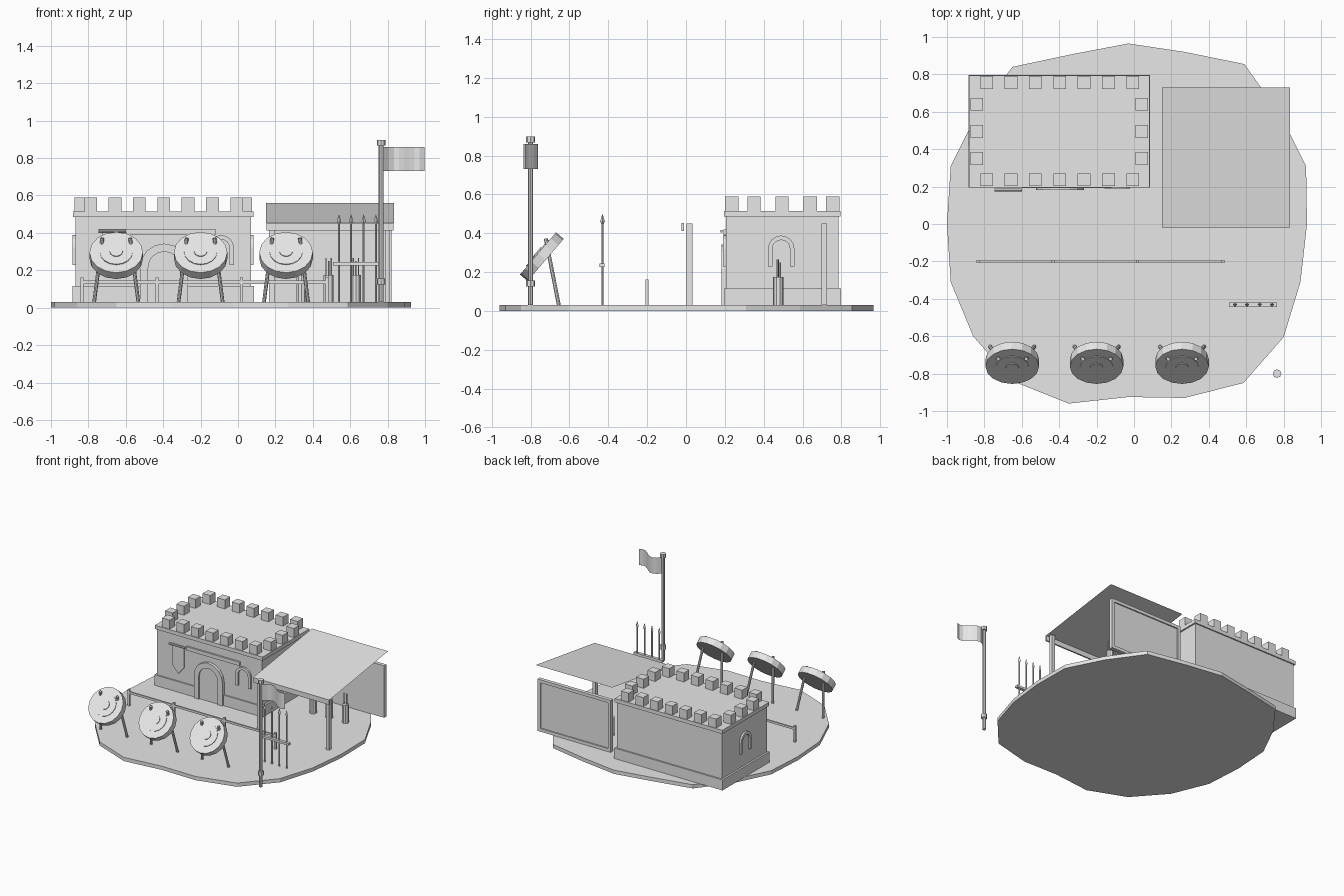
import bpy, bmesh, math
from mathutils import Vector, Matrix

if "Cube" in bpy.data.objects:
    bpy.data.objects.remove(bpy.data.objects["Cube"])

mat = bpy.data.materials.new("light grey")
mat.diffuse_color = (0.8, 0.8, 0.8, 1)
mat.use_nodes = True
mat.node_tree.nodes["Principled BSDF"].inputs["Base Color"].default_value = mat.diffuse_color


def finish(name, bm, fix=True):
    if fix:
        bmesh.ops.recalc_face_normals(bm, faces=bm.faces)
    me = bpy.data.meshes.new(name)
    bm.to_mesh(me)
    bm.free()
    me.materials.append(mat)
    ob = bpy.data.objects.new(name, me)
    bpy.context.collection.objects.link(ob)
    return ob


def box(name, x0, x1, y0, y1, z0, z1):
    bm = bmesh.new()
    m = Matrix.Translation(((x0 + x1) / 2, (y0 + y1) / 2, (z0 + z1) / 2)) @ \
        Matrix.Diagonal((x1 - x0, y1 - y0, z1 - z0, 1))
    bmesh.ops.create_cube(bm, size=1, matrix=m)
    return finish(name, bm)


def rod(name, a, b, r0, r1=None, n=8):
    a, b = Vector(a), Vector(b)
    d = b - a
    m = Matrix.Translation((a + b) / 2) @ d.to_track_quat('Z', 'Y').to_matrix().to_4x4()
    bm = bmesh.new()
    bmesh.ops.create_cone(bm, cap_ends=True, segments=n, radius1=r0,
                          radius2=r0 if r1 is None else r1, depth=d.length, matrix=m)
    return finish(name, bm)


def prism(name, pts, depth, m=Matrix()):
    # outline in the local xz plane, pushed along local +y, then placed by m
    bm = bmesh.new()
    f = bm.faces.new([bm.verts.new((x, 0, z)) for x, z in pts])
    ext = bmesh.ops.extrude_face_region(bm, geom=[f])
    vs = [v for v in ext['geom'] if isinstance(v, bmesh.types.BMVert)]
    bmesh.ops.translate(bm, vec=(0, depth, 0), verts=vs)
    bmesh.ops.transform(bm, matrix=m, verts=bm.verts)
    return finish(name, bm)


def arch_line(r, z0, zc, n=8):
    arc = [(r * math.cos(math.pi * i / n), zc + r * math.sin(math.pi * i / n)) for i in range(n + 1)]
    return [(r, z0)] + arc + [(-r, z0)]


def arch(name, ro, ri, z0, zc, depth, m):
    prism(name, arch_line(ro, z0, zc) + arch_line(ri, z0, zc)[::-1], depth, m)


# ground slab: uneven twenty-sided disc
edge = [(-.03, .965), (.27, .92), (.59, .855), (.78, .588), (.92, .31), (.925, 0), (.89, -.31),
        (.80, -.605), (.585, -.85), (.27, -.93), (-.03, -.925), (-.35, -.96), (-.65, -.84),
        (-.86, -.6), (-.98, -.31), (-1, 0), (-.98, .31), (-.84, .59), (-.65, .84), (-.32, .91)]
prism("ground", [(x, -y) for x, y in edge], .03, Matrix.Rotation(math.pi / 2, 4, 'X'))

# fort: plinth, body, top slab
box("fort_plinth", -.885, .085, .195, .797, .03, .115)
box("fort_body", -.87, .07, .206, .785, .03, .49)
box("fort_top_slab", -.882, .082, .196, .795, .485, .515)

# merlons around the top
s = .034
spots = [(-.788 + .1303 * i, y) for i in range(7) for y in (.236, .756)]
spots += [(x, y) for x in (-.84, .042) for y in (.35, .495, .64)]
for x, y in spots:
    box("merlon", x - s, x + s, y - s, y + s, .51, .588)

# doorway, windows, sign plank and banner
T = Matrix.Translation
arch("door_frame", .128, .085, .03, .215, .03, T((-.395, .182, 0)))
prism("door", arch_line(.09, .03, .215), .02, T((-.395, .192, 0)))
arch("front_window", .068, .045, .228, .32, .025, T((-.09, .19, 0)))
for x, a in ((.062, 1), (-.862, -1)):
    arch("side_window", .068, .045, .228, .32, .025,
         T((x + .022 * a, .49, 0)) @ Matrix.Rotation(a * math.pi / 2, 4, 'Z'))
box("sign_plank", -.6, -.12, .192, .21, .39, .42)
rod("banner_rod", (-.745, .183, .41), (-.6, .183, .41), .008)
prism("banner", [(-.725, .41), (-.725, .24), (-.672, .18), (-.62, .24), (-.62, .41)], .008,
      T((0, .195, 0)))

# stall: sloped sheet roof, valance, posts, back wall with frame
bm = bmesh.new()
bm.faces.new([bm.verts.new(v) for v in ((.15, -.02, .452), (.833, -.02, .452),
                                        (.833, .73, .56), (.15, .73, .56))])
finish("stall_roof", bm, False)
box("stall_valance", .152, .832, -.022, -.01, .412, .452)
for x in (.18, .80):
    box("stall_post", x - .014, x + .014, .003, .033, .03, .45)
box("stall_back_wall", .165, .82, .697, .717, .03, .45)
for x in (.165, .795):
    box("wall_frame_side", x, x + .025, .715, .727, .03, .45)
for z in (.03, .425):
    box("wall_frame_rail", .165, .82, .715, .727, z, z + .025)

# barrels of sticks inside the stall
for x in (.34, .485, .63):
    rod("barrel", (x, .475, .03), (x, .475, .175), .028, n=10)
    for dx, dy, z in ((-.014, 0, .265), (0, .01, .25), (.014, -.004, .265)):
        rod("barrel_stick", (x + dx, .475 + dy, .1), (x + dx, .475 + dy, z), .004, n=6)

# fence
for x in (-.834, -.433, .02, .476):
    box("fence_post", x - .008, x + .008, -.208, -.192, .03, .162)
box("fence_rail", -.834, .476, -.206, -.194, .128, .145)

# leaning round targets on two legs
normal = Vector((0, -.76, .65))
for x in (-.651, -.2, .257):
    c = Vector((x, -.762, .296))
    rod("target_disc", c - normal * .052, c, .143, n=16)
    rod("target_ring", c - normal * .01, c + normal * .005, .088, n=16)
    rod("target_centre", c - normal * .01, c + normal * .01, .035, n=12)
    for k in (-1, 1):
        rod("target_leg", (x + k * .118, -.655, .03), (x + k * .074, -.722, .372), .01)

# spear rack
box("rack_bar", .508, .765, -.445, -.42, .225, .243)
for x in (.54, .605, .672, .737):
    rod("spear_shaft", (x, -.43, .02), (x, -.43, .455), .006, n=6)
    rod("spear_tip_base", (x, -.43, .445), (x, -.43, .462), .005, .012, n=4)
    rod("spear_tip", (x, -.43, .462), (x, -.43, .5), .012, 0, n=4)

# flagpole with collar, cap and wavy sheet flag
px, py = .765, -.8
rod("flagpole", (px, py, .03), (px, py, .88), .013)
for name, z0, z1 in (("pole_collar", .125, .157), ("pole_cap", .868, .897)):
    rod(name, (px, py, z0), (px, py, z1), .023)
bm = bmesh.new()
N = 8
rows = []
for i in range(N + 1):
    t = i / N
    y = py + .038 * math.sin(1.75 * math.pi * t)
    rows.append([bm.verts.new((.778 + .22 * t, y, z)) for z in (.73, .86)])
for a, b in zip(rows, rows[1:]):
    bm.faces.new((a[0], b[0], b[1], a[1]))
finish("flag", bm, False)
